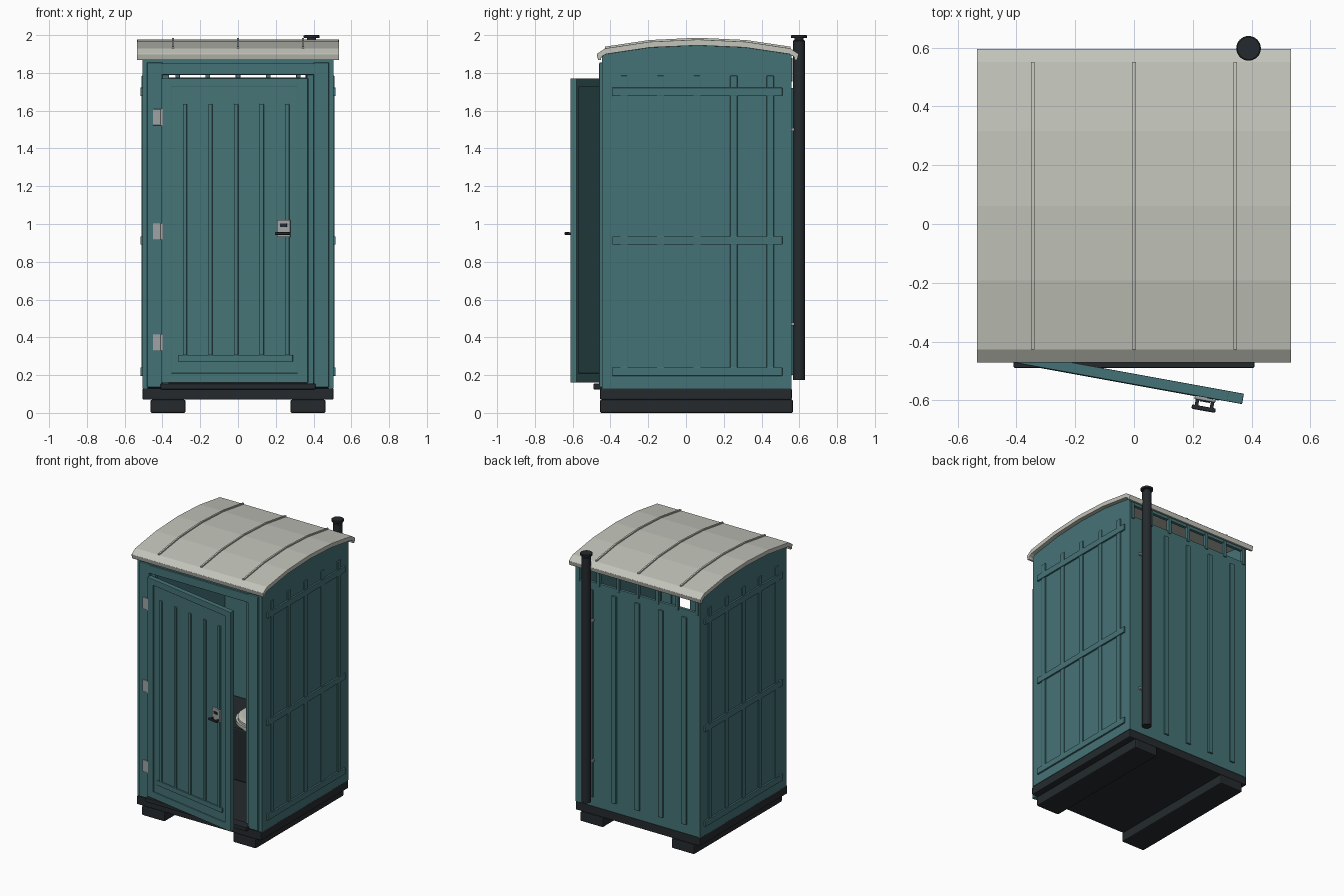
import bpy, bmesh, math
from mathutils import Matrix, Vector

if "Cube" in bpy.data.objects:
    bpy.data.objects.remove(bpy.data.objects["Cube"])


def mat(name, col):
    m = bpy.data.materials.new(name)
    m.diffuse_color = (*col, 1)
    m.use_nodes = True
    m.node_tree.nodes["Principled BSDF"].inputs["Base Color"].default_value = m.diffuse_color
    return m


TEAL = mat("teal_plastic", (0.06, 0.17, 0.18))
PALE = mat("pale_plastic", (0.54, 0.55, 0.49))
DARK = mat("dark_plastic", (0.018, 0.023, 0.027))
METAL = mat("metal", (0.35, 0.37, 0.37))
ID = Matrix.Identity(4)


def finish(name, bm, m, bevel=0.0, xf=ID, smooth=False):
    bmesh.ops.recalc_face_normals(bm, faces=bm.faces)
    me = bpy.data.meshes.new(name)
    bm.to_mesh(me)
    bm.free()
    if smooth:
        for p in me.polygons:
            p.use_smooth = True
        me.set_sharp_from_angle(angle=math.radians(35))
    o = bpy.data.objects.new(name, me)
    bpy.context.collection.objects.link(o)
    o.matrix_world = xf
    me.materials.append(m)
    if bevel:
        b = o.modifiers.new("bevel", 'BEVEL')
        b.width, b.segments = bevel, 2
    return o


def box(name, x, y, z, m=TEAL, bevel=0.003, xf=ID):
    bm = bmesh.new()
    size = Vector((x[1] - x[0], y[1] - y[0], z[1] - z[0]))
    mid = Vector((x[0] + x[1], y[0] + y[1], z[0] + z[1])) / 2
    bmesh.ops.create_cube(bm, size=1, matrix=Matrix.Translation(mid) @ Matrix.Diagonal((*size, 1)))
    return finish(name, bm, m, bevel, xf)


def prism(name, pts, x0, x1, m, bevel=0.0):
    """Extrude a closed y-z outline along x."""
    bm = bmesh.new()
    f = bm.faces.new([bm.verts.new((x0, y, z)) for y, z in pts])
    g = bmesh.ops.extrude_face_region(bm, geom=[f])
    bmesh.ops.translate(bm, vec=(x1 - x0, 0, 0), verts=[v for v in g["geom"] if isinstance(v, bmesh.types.BMVert)])
    return finish(name, bm, m, bevel)


def lathe(name, prof, loc, m, n=32, sy=1.0, closed=False):
    """Spin an r-z outline around a vertical axis."""
    bm = bmesh.new()
    rings = []
    for r, z in prof:
        rings.append([bm.verts.new((r * math.cos(2 * math.pi * i / n), sy * r * math.sin(2 * math.pi * i / n), z))
                      for i in range(n)])
    pairs = list(zip(rings, rings[1:])) + ([(rings[-1], rings[0])] if closed else [])
    for a, b in pairs:
        for i in range(n):
            j = (i + 1) % n
            bm.faces.new((a[i], a[j], b[j], b[i]))
    if not closed:
        bm.faces.new(rings[0])
        bm.faces.new(rings[-1])
    return finish(name, bm, m, 0, Matrix.Translation(loc), True)


def mir(s, a, b):
    return tuple(sorted((s * a, s * b)))


# Base: skids, floor and door sill
for s, side in ((-1, "left"), (1, "right")):
    box(f"{side}_skid", mir(s, 0.278, 0.463), (-0.455, 0.567), (0, 0.07), DARK, 0.008)
box("floor_pan", (-0.505, 0.505), (-0.455, 0.56), (0.07, 0.13), DARK, 0.006)
box("door_sill", (-0.41, 0.41), (-0.49, -0.42), (0.125, 0.155), DARK, 0.004)

# Side walls with arched tops and raised ribs
CY = 0.062
arch = [(-0.445, 1.895), (-0.43, 1.902), (-0.19, 1.935), (CY, 1.945), (0.315, 1.935), (0.555, 1.902), (0.558, 1.895)]
for s, side in ((-1, "left"), (1, "right")):
    prism(f"{side}_wall", [(-0.445, 0.13)] + arch + [(0.558, 0.13)], s * 0.48, s * 0.505, TEAL)
    for i in range(5):
        y = -0.328 + 0.1935 * i
        box(f"{side}_wall_rib", mir(s, 0.5, 0.512), (y - 0.019, y + 0.019), (0.195, 1.785))
    for z in (0.218, 0.913, 1.70):
        box(f"{side}_wall_band", mir(s, 0.5, 0.517), (-0.39, 0.51), (z - 0.022, z + 0.022))
    # Front corner post and door stop
    box(f"{side}_front_post", mir(s, 0.40, 0.482), (-0.46, -0.40), (0.135, 1.855), TEAL, 0.006)
    box(f"{side}_door_stop", mir(s, 0.365, 0.41), (-0.432, -0.41), (0.15, 1.79))
box("front_header", (-0.48, 0.48), (-0.457, -0.41), (1.79, 1.85), TEAL, 0.004)
box("front_top_panel", (-0.485, 0.485), (-0.445, -0.42), (1.845, 1.90))

# Back wall with ribs and barred vent slot
box("back_wall", (-0.485, 0.485), (0.535, 0.558), (0.13, 1.775))
box("back_header", (-0.485, 0.485), (0.535, 0.558), (1.86, 1.90))
for i in range(5):
    x = -0.38 + 0.19 * i
    box("back_wall_rib", (x - 0.019, x + 0.019), (0.55, 0.57), (0.2, 1.72))
for i in range(7):
    x = -0.48 + 0.16 * i
    box("vent_bar", (x - 0.012, x + 0.012), (0.54, 0.565), (1.755, 1.88))

# Curved roof shell and seams
half = [(0.527, 1.868), (0.535, 1.90), (0.49, 1.93), (0.255, 1.965), (0, 1.977)]
outer = [(CY - d, z) for d, z in half] + [(CY + d, z) for d, z in half[-2::-1]]
inn = [(0, 1.945), (0.25, 1.934), (0.485, 1.899), (0.51, 1.885), (0.512, 1.868)]
inner = [(CY + d, z) for d, z in inn[::-1]] + [(CY - d, z) for d, z in inn[1:]]
prism("roof", outer + inner, -0.535, 0.535, PALE, 0.003)
arc = outer[2:-2]
for x in (-0.344, 0, 0.344):
    prism("roof_seam", [(y, z + 0.009) for y, z in arc] + [(y, z - 0.005) for y, z in arc[::-1]],
          x - 0.006, x + 0.006, PALE)

# Door, standing ajar on its left hinges
D = Matrix.Translation((-0.40, -0.437, 0)) @ Matrix.Rotation(math.radians(-10.3), 4, 'Z')
W = 0.787
for nm, x in (("hinge_stile", (0, 0.055)), ("latch_stile", (W - 0.055, W))):
    box("door_" + nm, x, (-0.036, 0), (0.16, 1.77), xf=D)
for nm, z in (("bottom_rail", (0.16, 0.21)), ("top_rail", (1.725, 1.77))):
    box("door_" + nm, (0.05, W - 0.05), (-0.036, 0), z, xf=D)
box("door_panel", (0.045, W - 0.045), (-0.028, -0.007), (0.2, 1.73), bevel=0, xf=D)
for i in range(5):
    x = 0.127 + 0.1375 * i
    box("door_rib", (x - 0.011, x + 0.011), (-0.038, -0.025), (0.305, 1.635), xf=D)
box("door_kick_band", (0.09, 0.707), (-0.038, -0.025), (0.272, 0.307), xf=D)
box("latch_plate", (0.624, 0.696), (-0.048, -0.03), (0.93, 1.022), METAL, 0.004, D)
box("latch_indicator", (0.642, 0.678), (-0.052, -0.045), (0.985, 1.003), DARK, 0.001, D)
box("latch_handle", (0.62, 0.702), (-0.082, -0.067), (0.942, 0.957), DARK, 0.004, D)
for x in (0.635, 0.687):
    box("handle_post", (x - 0.006, x + 0.006), (-0.072, -0.045), (0.943, 0.956), DARK, 0.002, D)
for z in (0.372, 0.96, 1.565):
    box("hinge_plate", (-0.45, -0.402), (-0.468, -0.455), (z - 0.043, z + 0.043), METAL)
    lathe("hinge_pin", [(0.009, z - 0.043), (0.009, z + 0.043)], (-0.402, -0.466, 0), METAL, 12)

# Vent pipe with rain cap and brackets
lathe("vent_pipe", [(0.032, 0.175), (0.032, 1.97), (0.024, 1.974), (0.024, 1.987)], (0.39, 0.598, 0), DARK)
lathe("vent_cap", [(0.041, 1.984), (0.042, 1.988), (0.042, 1.997), (0.038, 2.0)], (0.39, 0.598, 0), DARK)
for z in (0.47, 1.50):
    box("pipe_bracket", (0.352, 0.428), (0.555, 0.574), (z - 0.008, z + 0.008), METAL, 0.002)

# Waste tank and seat inside
box("waste_tank", (-0.48, 0.48), (0.12, 0.535), (0.13, 0.52), DARK, 0.012)
lathe("bowl_rim", [(0.20, 0.515), (0.20, 0.54), (0.10, 0.54), (0.10, 0.515)], (0, 0.32, 0), PALE, 32, 1.0, True)
lathe("seat", [(0.185, 0.54), (0.185, 0.556), (0.175, 0.562), (0.11, 0.562), (0.10, 0.556), (0.10, 0.54)],
      (0, 0.32, 0), PALE, 32, 1.0, True)
